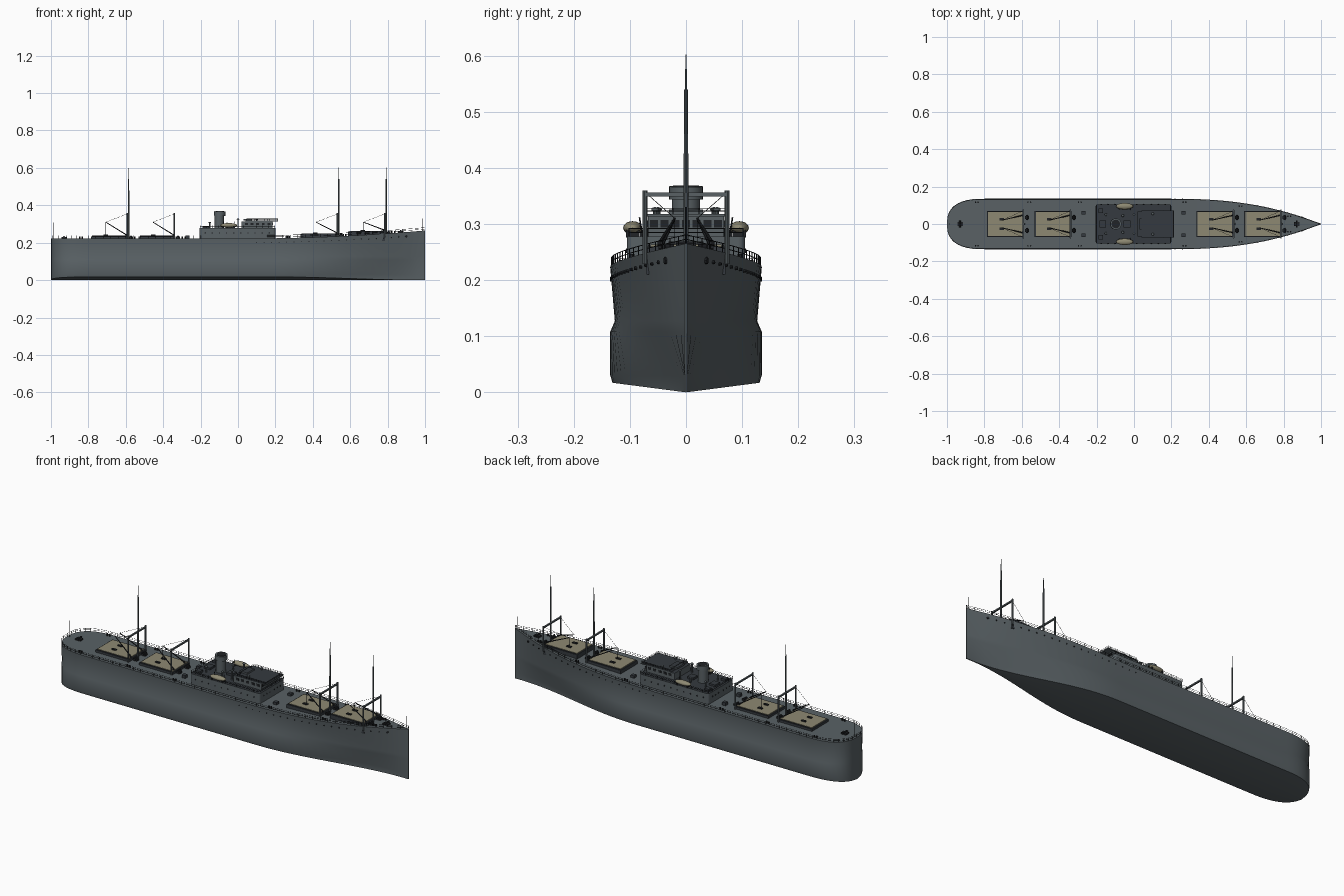
import bpy, bmesh, math
from mathutils import Vector, Matrix

if "Cube" in bpy.data.objects:
    bpy.data.objects.remove(bpy.data.objects["Cube"])


def material(name, rgb):
    m = bpy.data.materials.new(name)
    m.use_nodes = True
    m.diffuse_color = (*rgb, 1)
    m.node_tree.nodes["Principled BSDF"].inputs["Base Color"].default_value = (*rgb, 1)
    return m


GREY = material("hull_grey", (0.10, 0.12, 0.13))
DARK = material("dark_deck_grey", (0.035, 0.042, 0.05))
BLACK = material("fitting_black", (0.015, 0.017, 0.02))
TAN = material("canvas_tan", (0.27, 0.25, 0.17))


class Part:
    """Collects primitives into one mesh object."""

    def __init__(self, name, *mats):
        self.name, self.mats, self.bm = name, mats, bmesh.new()

    def box(self, x0, x1, y0, y1, z0, z1):
        mid = Vector((x0 + x1, y0 + y1, z0 + z1)) / 2
        size = Matrix.Diagonal((x1 - x0, y1 - y0, z1 - z0, 1))
        return bmesh.ops.create_cube(self.bm, size=1, matrix=Matrix.Translation(mid) @ size)["verts"]

    def rod(self, a, b, r, r2=None, n=8):
        a, b = Vector(a), Vector(b)
        turn = (b - a).to_track_quat("Z", "Y").to_matrix().to_4x4()
        bmesh.ops.create_cone(self.bm, cap_ends=True, segments=n, radius1=r,
                              radius2=r if r2 is None else r2, depth=(b - a).length,
                              matrix=Matrix.Translation((a + b) / 2) @ turn)

    def ball(self, c, size):
        bmesh.ops.create_uvsphere(self.bm, u_segments=20, v_segments=10, radius=1,
                                  matrix=Matrix.Translation(c) @ Matrix.Diagonal((*size, 1)))

    def rail(self, pts, h):
        for p in pts:
            self.rod(p, Vector(p) + Vector((0, 0, h)), 0.0009, n=4)
        for p, q in zip(pts, pts[1:]):
            for k in (0.5, 1):
                up = Vector((0, 0, h * k))
                self.rod(Vector(p) + up, Vector(q) + up, 0.0008, n=4)

    def done(self, angle=35, rule=None):
        bmesh.ops.recalc_face_normals(self.bm, faces=self.bm.faces[:])
        if rule:
            for f in self.bm.faces:
                f.material_index = rule(f)
        me = bpy.data.meshes.new(self.name)
        self.bm.to_mesh(me)
        self.bm.free()
        for m in self.mats:
            me.materials.append(m)
        me.shade_smooth()
        me.set_sharp_from_angle(angle=math.radians(angle))
        ob = bpy.data.objects.new(self.name, me)
        bpy.context.collection.objects.link(ob)
        return ob


# Hull lines: deck height and half breadth along the length
BEAM = 0.135


def sheer(x):
    return 0.222 + 0.043 * max(0, x) ** 2


def half(x, fine=0):
    if x > 0.2:
        t = min(1, (x - 0.2) / 0.8)
        w = (1 - fine) * (1 - t ** 2.4) + fine * (0.5 + 0.5 * math.cos(math.pi * t))
    elif x < -0.8:
        s = min(1, (-0.8 - x) / 0.2)
        w = (1 - s ** 2.6) ** (1 / 2.6)
    else:
        w = 1
    return max(0.002, BEAM * w)


stern_xs = [-0.8 - 0.2 * math.sin(math.pi / 2 * i / 10) for i in range(10, 0, -1)]
xs = stern_xs + [-0.8 + 0.04 * i for i in range(46)]

# Hull with closed deck
hull = Part("hull", GREY)
rings = []
for x in xs:
    b = half(x, 1)
    side = [(0.97 * b, 0.017 * b / BEAM), (b, 0.03), (half(x, 0.4), 0.108),
            (0.94 * half(x, 0.3), 0.127), (half(x), sheer(x))]
    ring = [(0, 0)] + side + [(-y, z) for y, z in reversed(side)]
    rings.append([hull.bm.verts.new((x, y, z)) for y, z in ring])
for r, s in zip(rings, rings[1:]):
    for i in range(len(r)):
        j = (i + 1) % len(r)
        hull.bm.faces.new((r[i], r[j], s[j], s[i]))
hull.bm.faces.new(rings[0])
hull.bm.faces.new(rings[-1])
hull.done()

# Deck edge railing, one continuous run per side
rails = Part("deck_railing", BLACK)
for s in (1, -1):
    rails.rail([(max(x, -0.997), s * max(0, half(x) - 0.002), sheer(x)) for x in xs], 0.016)
rails.done()

# Portholes and anchor pipes along the bow
ports = Part("hull_portholes", BLACK)
for s in (1, -1):
    for i in range(21):
        x = 0.1 + i * 0.04
        r = 0.006 if i == 20 else 0.0028
        z = sheer(x) - 0.022
        y = half(x) * (0.94 + 0.06 * (z - 0.127) / (sheer(x) - 0.127))
        slope = (half(x + 0.01) - half(x - 0.01)) / 0.02
        n = Vector((-slope, s, 0)).normalized() * 0.003
        c = Vector((x, s * y, z))
        ports.rod(c - n, c + n * 0.7, r)
ports.done()

# Cargo hatches
coaming, cover = Part("hatch_coamings", DARK), Part("hatch_covers", TAN)
battens = Part("hatch_battens", BLACK)
for x0 in (-0.78, -0.525, 0.34, 0.595):
    z, x1 = sheer(x0 + 0.18), x0 + 0.185
    coaming.box(x0 - 0.006, x1 + 0.006, -0.07, 0.07, 0.21, z + 0.012)
    cover.box(x0, x1, -0.063, 0.063, z, z + 0.016)
    for s in (1, -1):
        battens.box(x0 + 0.06, x0 + 0.085, s * 0.025 - 0.006, s * 0.025 + 0.006, z, z + 0.021)
        battens.rod((x0, s * 0.066, z + 0.014), (x1, s * 0.066, z + 0.014), 0.002, n=6)
for p in (coaming, cover, battens):
    p.done()

# King posts, masts, cargo booms and rigging
posts, masts = Part("king_posts", GREY), Part("masts", GREY)
booms, wires = Part("cargo_booms", BLACK), Part("rigging", BLACK)
winches = Part("winches", BLACK)
for xm, tall in ((-0.592, True), (-0.34, False), (0.532, True), (0.785, True)):
    z = sheer(xm)
    posts.box(xm - 0.004, xm + 0.004, -0.073, 0.073, 0.349, 0.356)
    if tall:
        masts.rod((xm + 0.007, 0, z), (xm + 0.007, 0, 0.54), 0.0048, 0.0035, 10)
        masts.rod((xm + 0.007, 0, 0.54), (xm + 0.007, 0, 0.602), 0.0018, 0.001, 6)
    for s in (1, -1):
        posts.rod((xm, s * 0.073, z - 0.02), (xm, s * 0.073, 0.36), 0.0045, n=10)
        foot, tip = (xm - 0.005, s * 0.046, z + 0.02), (xm - 0.115, s * 0.02, 0.31)
        booms.rod(foot, tip, 0.003, 0.002)
        booms.rod((xm - 0.005, s * 0.046, z), foot, 0.005)
        wires.rod(tip, (xm, s * 0.07, 0.354), 0.0007, n=4)
        wires.rod(tip, (xm - 0.115, s * 0.02, z + 0.016), 0.0005, n=4)
        winches.box(xm + 0.008, xm + 0.03, s * 0.035 - 0.009, s * 0.035 + 0.009, z, z + 0.01)
        winches.rod((xm + 0.019, s * 0.035 - 0.014, z + 0.01),
                    (xm + 0.019, s * 0.035 + 0.014, z + 0.01), 0.006, n=10)
for p in (posts, masts, booms, wires, winches):
    p.done()

# Flag poles at both ends
poles = Part("flag_poles", BLACK)
poles.rod((-0.985, 0, 0.22), (-0.985, 0, 0.308), 0.0014, n=6)
poles.rod((0.985, 0, 0.255), (0.985, 0, 0.33), 0.0014, n=6)
poles.done()


def roof_rule(f):
    return 1 if f.normal.z > 0.7 else 0


# Deckhouse with rounded corners, and the bridge above it
house = Part("deckhouse", GREY, DARK)
house.box(-0.205, 0.2, -0.105, 0.105, 0.21, 0.278)
upright = [e for e in house.bm.edges if abs(e.verts[0].co.z - e.verts[1].co.z) > 0.01]
bmesh.ops.bevel(house.bm, geom=upright, offset=0.012, segments=4, affect="EDGES", profile=0.5)
house.done(rule=roof_rule)
bridge = Part("bridge", GREY, DARK)
bridge.box(0.02, 0.185, -0.068, 0.068, 0.27, 0.313)
bridge.box(0.04, 0.215, -0.072, 0.072, 0.313, 0.318)
bridge.box(0.03, 0.075, -0.03, 0.03, 0.318, 0.326)
bridge.done(rule=roof_rule)

# Windows and portholes of the deckhouse and bridge
panes = Part("windows", BLACK)
for i in range(7):
    y = (i - 3) * 0.019
    panes.box(0.184, 0.187, y - 0.007, y + 0.007, 0.294, 0.307)
for s in (1, -1):
    for i in range(5):
        x = 0.045 + i * 0.03
        panes.box(x - 0.008, x + 0.008, s * 0.068 - 0.002, s * 0.068 + 0.002, 0.294, 0.306)
    for i in range(10):
        x = -0.175 + i * 0.038
        panes.rod((x, s * 0.102, 0.252), (x, s * 0.1065, 0.252), 0.004)
    for y in (0.02, 0.045, 0.07):
        panes.rod((0.197, s * y, 0.255), (0.2015, s * y, 0.255), 0.004)
        panes.rod((-0.202, s * y, 0.252), (-0.2065, s * y, 0.252), 0.004)
panes.done()

# House and bridge railings
hrail = Part("house_railings", BLACK)
for x0, x1, w, z, h in ((-0.202, 0.197, 0.102, 0.278, 0.014), (0.045, 0.212, 0.07, 0.318, 0.01)):
    n = 12
    for s in (1, -1):
        hrail.rail([(x0 + (x1 - x0) * i / n, s * w, z) for i in range(n + 1)], h)
    for x in (x0, x1):
        hrail.rail([(x, w * (2 * i / 6 - 1), z) for i in range(7)], h)
hrail.done()

# Funnel with a flared cap
funnel = Part("funnel", GREY)
funnel.rod((-0.1, 0, 0.27), (-0.1, 0, 0.346), 0.025, n=24)
funnel.rod((-0.098, 0, 0.344), (-0.097, 0, 0.367), 0.03, n=24)
funnel.done()
mouth = Part("funnel_mouth", BLACK)
mouth.rod((-0.097, 0, 0.36), (-0.097, 0, 0.3685), 0.023, n=24)
mouth.done()

# Covered lifeboats on cradles
boats, cradles = Part("lifeboats", TAN), Part("boat_cradles", BLACK)
for s in (1, -1):
    boats.ball((-0.05, s * 0.095, 0.293), (0.046, 0.017, 0.012))
    for x in (-0.08, -0.02):
        cradles.box(x - 0.003, x + 0.003, s * 0.095 - 0.012, s * 0.095 + 0.012, 0.276, 0.289)
        cradles.rod((x, s * 0.077, 0.276), (x, s * 0.083, 0.312), 0.0014, n=6)
boats.done()
cradles.done()

# Ventilators, lockers and skylights on the upper decks
vents, lockers = Part("ventilators", GREY), Part("lockers", DARK)
for s in (1, -1):
    for x, y, z, h in ((0.0, 0.05, 0.278, 0.048), (-0.15, 0.05, 0.278, 0.03),
                       (-0.06, 0.045, 0.278, 0.025), (0.1, 0.055, 0.318, 0.008)):
        vents.rod((x, s * y, z - 0.005), (x, s * y, z + h), 0.004, n=10)
        vents.ball((x, s * y, z + h), (0.007, 0.007, 0.004))
    lockers.box(-0.19, -0.165, s * 0.07 - 0.012, s * 0.07 + 0.012, 0.275, 0.29)
    for x in (-0.27, 0.265):
        lockers.box(x - 0.01, x + 0.01, s * 0.06 - 0.01, s * 0.06 + 0.01, 0.215, 0.238)
lockers.box(-0.055, -0.02, -0.018, 0.018, 0.275, 0.29)
lockers.box(-0.185, -0.15, -0.02, 0.02, 0.275, 0.288)
vents.done()
lockers.done()

# Mooring bollards and end capstans
bollards = Part("bollards", BLACK)
for x in (-0.84, -0.56, -0.29, 0.27, 0.57, 0.83):
    for s in (1, -1):
        for dx in (-0.007, 0.007):
            c = Vector((x + dx, s * (half(x) - 0.018), sheer(x) - 0.003))
            bollards.rod(c, c + Vector((0, 0, 0.014)), 0.004)
for x in (-0.93, 0.87):
    z = sheer(x)
    bollards.box(x - 0.015, x + 0.015, -0.012, 0.012, z - 0.003, z + 0.008)
    bollards.rod((x, -0.018, z + 0.009), (x, 0.018, z + 0.009), 0.005, n=10)
bollards.done()
